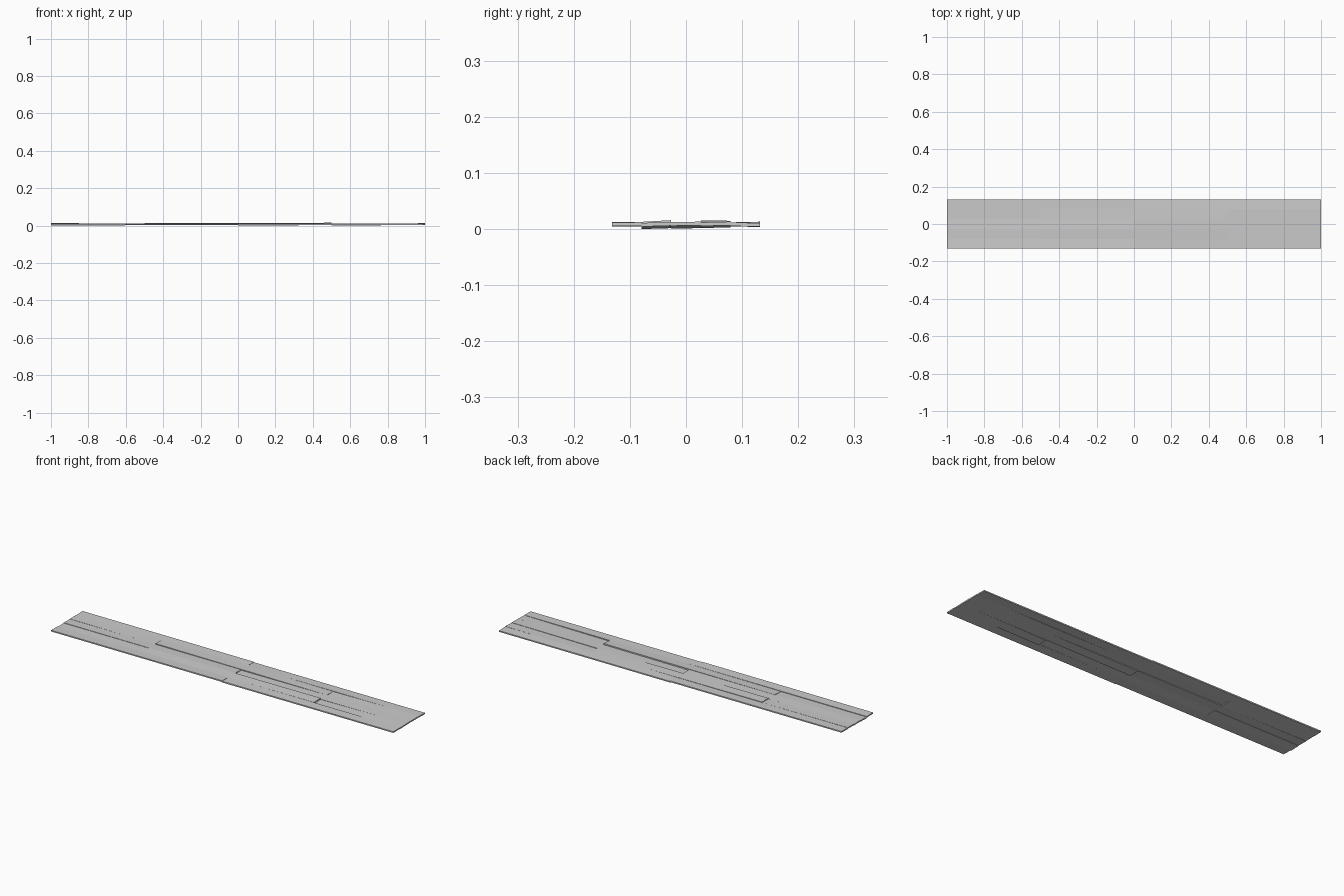
import bpy, bmesh

ROW_W = 0.0528      # plank width
THICK = 0.0065      # plank thickness

# row, x start, x end, centre height at start, at end, rise across the width
PLANKS = [
    (-2, -1.0, 0.0, 0.0108, 0.0112, -0.0010),
    (-2, 0.0, 1.0, 0.0098, 0.0106, 0.0008),
    (-1, -1.0, -0.5, 0.0080, 0.0084, 0.0016),
    (-1, -0.5, 0.5, 0.0100, 0.0130, 0.0030),
    (-1, 0.5, 1.0, 0.0060, 0.0104, 0.0016),
    (0, -1.0, 0.0, 0.0102, 0.0104, -0.0010),
    (0, 0.0, 1.0, 0.0064, 0.0114, 0.0010),
    (1, -1.0, -0.5, 0.0114, 0.0100, 0.0010),
    (1, -0.5, 0.5, 0.0138, 0.0092, -0.0008),
    (1, 0.5, 1.0, 0.0076, 0.0112, 0.0014),
    (2, -1.0, 0.0, 0.0112, 0.0106, 0.0012),
    (2, 0.0, 1.0, 0.0094, 0.0100, -0.0014),
]


def plank_z(p, u, v, w):
    """Height of a slightly warped-laid plank; u, v, w run -0.5..0.5."""
    _, _, _, za, zb, roll = p
    return za + (zb - za) * (u + 0.5) + roll * v + THICK * w


# lowest corner rests on the ground
base = min(plank_z(p, u, v, -0.5) for p in PLANKS
           for u in (-0.5, 0.5) for v in (-0.5, 0.5))


def make_plank(index, p):
    row, x0, x1 = p[:3]
    bm = bmesh.new()
    bmesh.ops.create_cube(bm, size=1.0)
    for vert in bm.verts:
        u, v, w = vert.co
        vert.co = (x0 + (x1 - x0) * (u + 0.5),
                   (row + v) * ROW_W,
                   plank_z(p, u, v, w) - base)
    mesh = bpy.data.meshes.new(f"plank_{index:02d}")
    bm.to_mesh(mesh)
    bm.free()
    obj = bpy.data.objects.new(f"plank_{index:02d}", mesh)
    bpy.context.collection.objects.link(obj)
    return obj


# staggered floor planks, five rows
for i, plank in enumerate(PLANKS, 1):
    make_plank(i, plank)
